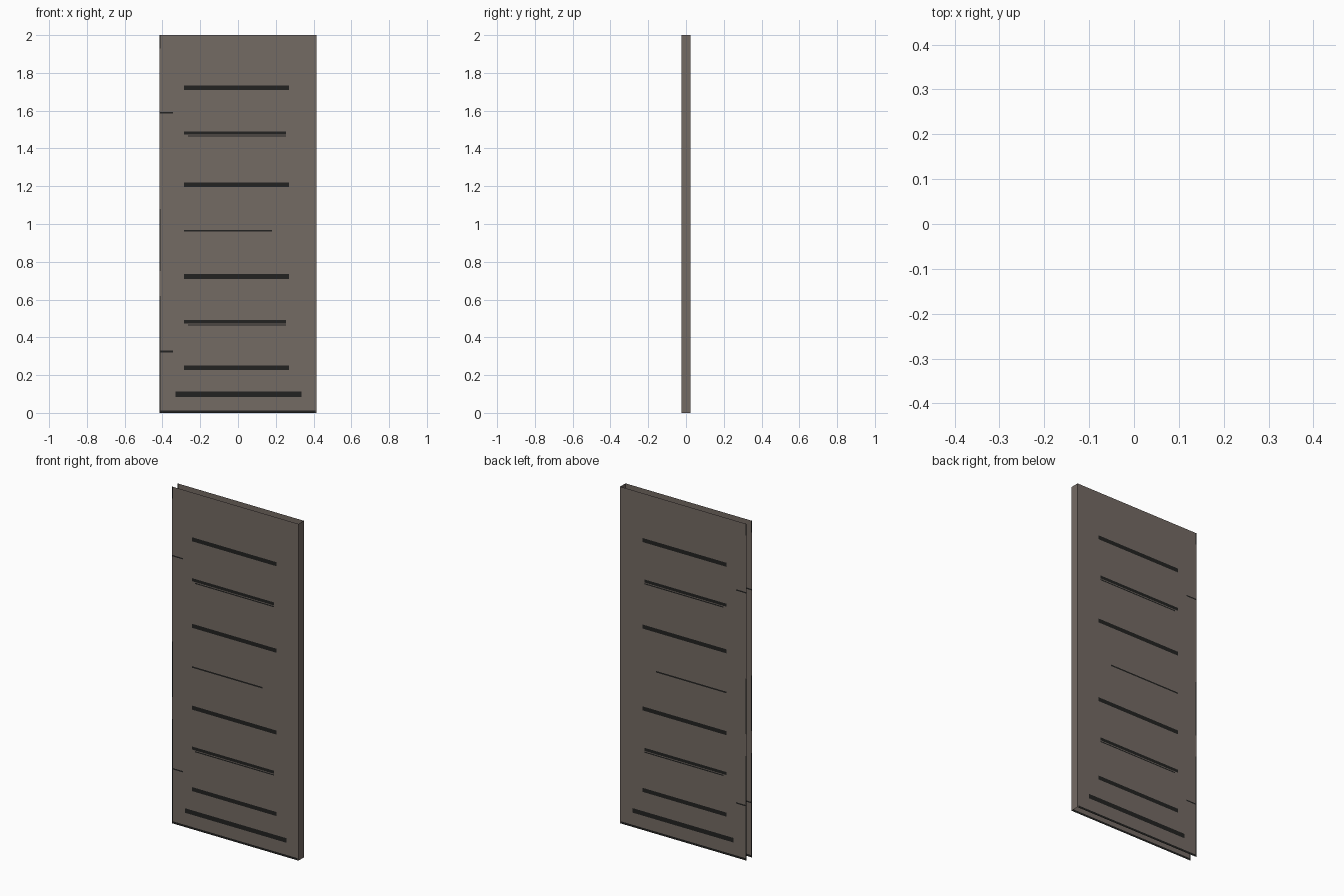
import bpy, bmesh

if "Cube" in bpy.data.objects:
    bpy.data.objects.remove(bpy.data.objects["Cube"])

W, D, H = 0.415, 0.025, 2.0


def material(name, rgb):
    m = bpy.data.materials.new(name)
    m.diffuse_color = (*rgb, 1)
    m.use_nodes = True
    m.node_tree.nodes["Principled BSDF"].inputs["Base Color"].default_value = m.diffuse_color
    return m


brown = material("grey brown", (0.175, 0.145, 0.127))
black = material("soot black", (0.016, 0.016, 0.015))

# Painted dark marks as (x0, x1, z0, z1)
marks = [(-0.33, 0.335, 0.085, 0.112),
         (-0.285, 0.18, 0.959, 0.968),
         (-W, 0.41, 0, 0.013)]
for z in (0.238, 0.722, 1.208, 1.722):              # solid slots
    marks.append((-0.285, 0.27, z - 0.012, z + 0.012))
for z in (0.48, 1.48):                              # ragged slots
    marks.append((-0.285, 0.255, z - 0.007, z + 0.011))
    marks.append((-0.265, 0.255, z - 0.018, z - 0.011))
for z in (0.325, 1.59):                             # hinge ticks
    marks.append((-W, -0.345, z - 0.004, z + 0.004))
for z0, z1 in ((0, 0.62), (0.75, 1.08), (1.93, H)):  # worn edge
    marks.append((-W, -W + 0.006, z0, z1))


def panel(name, y, facing):
    """Flat sheet cut along the mark borders, dark cells picked by position."""
    xs = sorted({-W, W, *(v for m in marks for v in m[:2])})
    zs = sorted({0, H, *(v for m in marks for v in m[2:])})
    bm = bmesh.new()
    grid = [[bm.verts.new((x, y, z)) for x in xs] for z in zs]
    for j in range(len(zs) - 1):
        for i in range(len(xs) - 1):
            quad = [grid[j][i], grid[j][i + 1], grid[j + 1][i + 1], grid[j + 1][i]]
            f = bm.faces.new(quad if facing < 0 else quad[::-1])
            cx, cz = (xs[i] + xs[i + 1]) / 2, (zs[j] + zs[j + 1]) / 2
            f.material_index = int(any(a < cx < b and c < cz < d
                                       for a, b, c, d in marks))
    finish(name, bm)


def finish(name, bm):
    me = bpy.data.meshes.new(name)
    bm.to_mesh(me)
    bm.free()
    me.materials.append(brown)
    me.materials.append(black)
    bpy.context.collection.objects.link(bpy.data.objects.new(name, me))


# Front and back sheets of the locker door
panel("door_front", -D, -1)
panel("door_back", D, 1)

# The only closed edge, on the right; top, bottom and left stay open
bm = bmesh.new()
bm.faces.new([bm.verts.new(p) for p in
              ((W, -D, 0), (W, D, 0), (W, D, H), (W, -D, H))])
finish("door_right_edge", bm)
